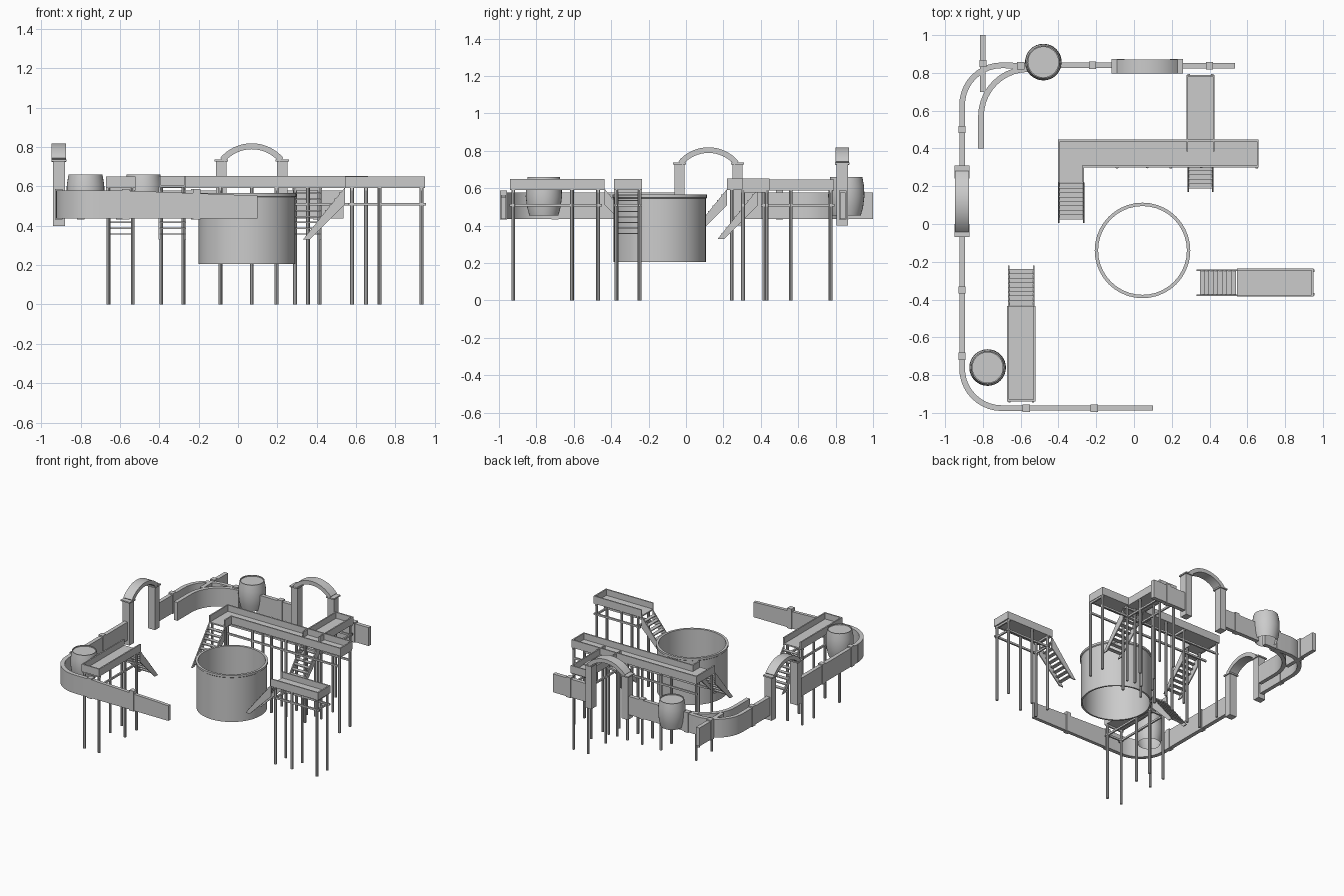
import bpy, bmesh, math
from mathutils import Matrix, Vector

if "Cube" in bpy.data.objects:
    bpy.data.objects.remove(bpy.data.objects["Cube"])

I = Matrix.Identity(4)

def finish(name, bm, smooth=False):
    bmesh.ops.recalc_face_normals(bm, faces=bm.faces)
    me = bpy.data.meshes.new(name)
    bm.to_mesh(me)
    bm.free()
    ob = bpy.data.objects.new(name, me)
    bpy.context.collection.objects.link(ob)
    if smooth:
        bpy.context.view_layer.objects.active = ob
        ob.select_set(True)
        bpy.ops.object.shade_smooth_by_angle(angle=math.radians(35))
        ob.select_set(False)
    return ob

def add_box(bm, x0, x1, y0, y1, z0, z1, m=I):
    c = Vector(((x0 + x1) / 2, (y0 + y1) / 2, (z0 + z1) / 2))
    s = Matrix.Diagonal((x1 - x0, y1 - y0, z1 - z0, 1))
    bmesh.ops.create_cube(bm, size=1, matrix=m @ Matrix.Translation(c) @ s)

def add_leg(bm, x, y, top, m=I):
    bmesh.ops.create_cone(bm, segments=8, radius1=0.01, radius2=0.01, depth=top, cap_ends=True,
                          matrix=m @ Matrix.Translation((x, y, top / 2)))

def add_ribbon(bm, pts, th, z0, z1, m=I, end_z=None):
    # rectangular section swept along a plan path with mitred corners
    rings, n = [], len(pts)
    P = [Vector(p) for p in pts]
    for i, p in enumerate(P):
        a = (p - P[i - 1]).normalized() if i else (P[1] - p).normalized()
        b = (P[i + 1] - p).normalized() if i < n - 1 else a
        na, nb = Vector((-a.y, a.x)), Vector((-b.y, b.x))
        mit = (na + nb).normalized()
        mit *= th / 2 / max(0.3, mit.dot(na))
        top = end_z if end_z and i == n - 1 else z1
        rings.append([bm.verts.new(m @ Vector((q.x, q.y, z))) for q, z in
                      ((p + mit, z0), (p - mit, z0), (p - mit, top), (p + mit, top))])
    for r, s in zip(rings, rings[1:]):
        for k in range(4):
            bm.faces.new((r[k], r[(k + 1) % 4], s[(k + 1) % 4], s[k]))
    bm.faces.new(rings[0])
    bm.faces.new(rings[-1])

def arc(cx, cy, r, a0, a1, n=10):
    return [(cx + r * math.cos(math.radians(a0 + (a1 - a0) * i / n)),
             cy + r * math.sin(math.radians(a0 + (a1 - a0) * i / n))) for i in range(n + 1)]

def lathe(name, profile, x, y, segs=32):
    bm = bmesh.new()
    rings = [[bm.verts.new((x + r * math.cos(2 * math.pi * k / segs),
                            y + r * math.sin(2 * math.pi * k / segs), z)) for k in range(segs)]
             for r, z in profile]
    for a, b in zip(rings, rings[1:]):
        for k in range(segs):
            j = (k + 1) % segs
            bm.faces.new((a[k], a[j], b[j], b[k]))
    if profile[-1][0] < 0.09:          # barrels get a lid, the tub stays open
        bm.faces.new(rings[-1])
    finish(name, bm, True)

# open tub
lathe("tub", [(0.235, 0.205), (0.247, 0.205), (0.247, 0.545), (0.253, 0.55), (0.253, 0.566),
              (0.235, 0.566), (0.235, 0.205)], 0.045, -0.14, 40)

# barrels with inset lids
barrel = [(0.078, 0.455), (0.09, 0.50), (0.097, 0.555), (0.095, 0.61), (0.086, 0.66),
          (0.080, 0.66), (0.080, 0.652)]
lathe("front_barrel", barrel, -0.775, -0.76)
lathe("back_barrel", barrel, -0.48, 0.857)

# boundary walls
def wall(name, pts, th=0.03, end_z=None):
    bm = bmesh.new()
    add_ribbon(bm, pts, th, 0.437, 0.578, end_z=end_z)
    finish(name, bm, True)

wall("front_wall", [(-0.55, -0.975), (0.10, -0.975)], 0.026, 0.553)
wall("front_corner_wall", arc(-0.70, -0.765, 0.21, 180, 270) + [(-0.55, -0.975)])
wall("left_wall", [(-0.91, -0.05), (-0.91, -0.765)])
wall("back_corner_wall", [(-0.91, 0.28)] + arc(-0.70, 0.63, 0.21, 180, 90) + [(-0.48, 0.835)])
wall("inner_curved_wall", [(-0.81, 0.40)] + arc(-0.56, 0.57, 0.25, 180, 90))
wall("cross_wall", [(-0.80, 0.70), (-0.80, 1.0)])
wall("back_wall", [(-0.42, 0.84), (-0.09, 0.84)])
wall("back_end_wall", [(0.23, 0.838), (0.535, 0.838)])

# wall posts at the joints
bm = bmesh.new()
for x, y in ((-0.57, -0.975), (-0.21, -0.975), (-0.91, -0.70), (-0.91, -0.35), (-0.91, 0.50),
             (-0.60, 0.838), (-0.22, 0.84), (0.40, 0.838), (-0.80, 0.85)):
    add_box(bm, x - 0.019, x + 0.019, y - 0.019, y + 0.019, 0.433, 0.588)
finish("wall_posts", bm)

# arched gateways
def gateway(name, x, y, rot):
    m = Matrix.Translation((x, y, 0)) @ Matrix.Rotation(math.radians(rot), 4, 'Z')
    bm = bmesh.new()
    for s in (-0.155, 0.155):
        add_box(bm, s - 0.026, s + 0.026, -0.03, 0.03, 0.40, 0.727, m)
        add_box(bm, s - 0.034, s + 0.034, -0.039, 0.039, 0.727, 0.737, m)
    R = 0.196
    up = m @ Matrix.Translation((0, 0, 0.804 - R)) @ Matrix.Rotation(math.pi / 2, 4, 'X')
    add_ribbon(bm, arc(0, 0, R, 140, 40, 16), 0.03, -0.037, 0.037, up)
    finish(name, bm, True)

gateway("left_gateway", -0.91, 0.12, 90)
gateway("back_gateway", 0.07, 0.835, 0)

# stairs: run down along local +x from the deck edge
def stairs(name, m):
    bm = bmesh.new()
    side = [(0, 0.597), (0, 0.51), (0.18, 0.33), (0.215, 0.33)]
    for s in (-0.066, 0.066):
        a, b = [[bm.verts.new(m @ Vector((x, s + d, z))) for x, z in side] for d in (-0.004, 0.004)]
        bm.faces.new(a)
        bm.faces.new(b)
        for k in range(4):
            j = (k + 1) % 4
            bm.faces.new((a[k], a[j], b[j], b[k]))
    for i in range(8):
        x, z = 0.004 + i * 0.0235, 0.565 - i * 0.0295
        add_box(bm, x, x + 0.028, -0.064, 0.064, z - 0.004, z + 0.003, m)
    finish(name, bm)

# raised platforms with low side boards, legs, braces and stairs
def platform(name, x, y, rot, L, dz=0.0):
    m = Matrix.Translation((x, y, 0)) @ Matrix.Rotation(math.radians(rot), 4, 'Z')
    h = 0.07
    bm = bmesh.new()
    add_box(bm, -L, 0, -h, h, 0.594 + dz, 0.604 + dz, m)
    add_ribbon(bm, [(0, h), (-L, h), (-L, -h), (0, -h)], 0.01, 0.592 + dz, 0.65 + dz, m)
    finish(name + "_deck", bm)
    bm = bmesh.new()
    for s in (-1, 1):
        for lx in (-0.035, -0.175, 0.012 - L):
            add_leg(bm, lx, s * 0.062, 0.594, m)
        add_box(bm, -L - 0.01, -0.015, s * 0.062 - 0.006, s * 0.062 + 0.006, 0.502, 0.516, m)
    for lx in (-0.035, 0.012 - L):
        for z in (0.502, 0.578):
            add_box(bm, lx - 0.006, lx + 0.006, -0.075, 0.075, z, z + 0.014, m)
    finish(name + "_legs", bm)
    stairs(name + "_stairs", m)

platform("left_platform", -0.597, -0.435, 90, 0.50)
platform("right_platform", 0.545, -0.31, 180, 0.40)
platform("rear_platform", 0.352, 0.385, -90, 0.40, -0.003)

# long L-shaped platform
bm = bmesh.new()
add_box(bm, -0.40, 0.66, 0.30, 0.445, 0.594, 0.604)
add_box(bm, -0.40, -0.27, 0.22, 0.30, 0.594, 0.604)
add_ribbon(bm, [(-0.27, 0.22), (-0.27, 0.305), (0.655, 0.305), (0.655, 0.442), (-0.397, 0.442),
                (-0.397, 0.22)], 0.01, 0.592, 0.652)
finish("long_platform_deck", bm)
bm = bmesh.new()
for y in (0.305, 0.432):
    for x in (-0.39, -0.09, 0.07, 0.195, 0.355, 0.65):
        if x > -0.3 or y > 0.4:
            add_leg(bm, x, y, 0.594)
    add_box(bm, -0.40, 0.66, y - 0.006, y + 0.006, 0.502, 0.516)
for x in (-0.39, -0.278):
    add_leg(bm, x, 0.245, 0.594)
for x in (-0.09, 0.195, 0.65):
    add_box(bm, x - 0.006, x + 0.006, 0.295, 0.445, 0.578, 0.594)
finish("long_platform_legs", bm)
stairs("long_platform_stairs",
       Matrix.Translation((-0.333, 0.22, 0)) @ Matrix.Rotation(-math.pi / 2, 4, 'Z'))
